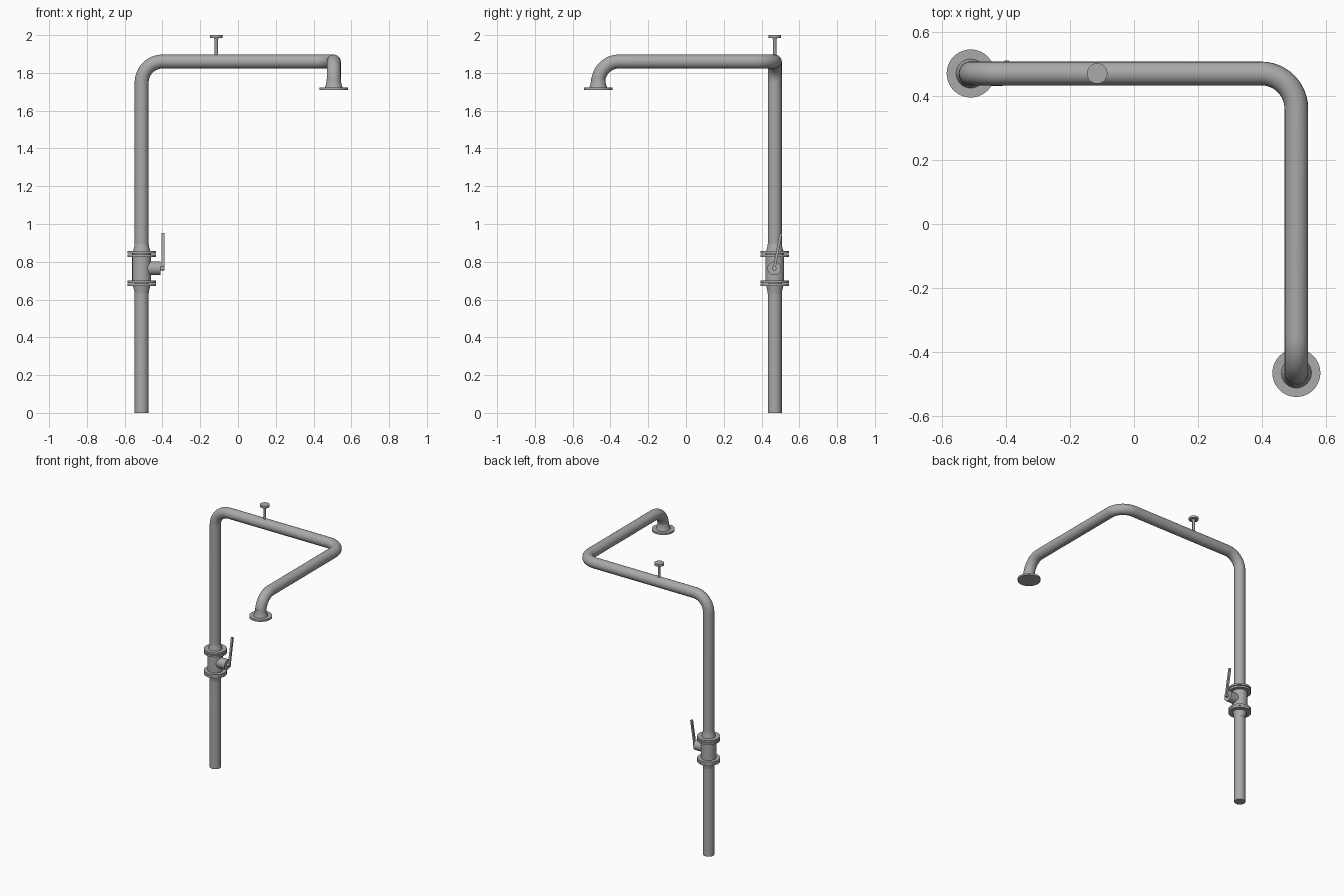
import bpy, bmesh, math
from mathutils import Vector, Matrix

cube = bpy.data.objects.get("Cube")
if cube:
    bpy.data.objects.remove(cube, do_unlink=True)

grey = bpy.data.materials.new("grey metal")
grey.use_nodes = True
COLOUR = (0.4, 0.4, 0.4, 1)
grey.diffuse_color = COLOUR
grey.node_tree.nodes["Principled BSDF"].inputs["Base Color"].default_value = COLOUR

R = 0.037                      # pipe radius
BEND = 0.11                    # elbow radius
RISER = Vector((-0.51, 0.47, 0))
OUTLET = Vector((0.507, -0.465, 1.71))
TOP = 1.86                     # height of the horizontal runs


def finish(obj):
    bpy.ops.object.select_all(action="DESELECT")
    obj.select_set(True)
    bpy.context.view_layer.objects.active = obj
    bpy.ops.object.shade_smooth_by_angle(angle=math.radians(35))


def add_mesh(name, bm, place):
    bmesh.ops.recalc_face_normals(bm, faces=bm.faces)
    mesh = bpy.data.meshes.new(name)
    bm.to_mesh(mesh)
    bm.free()
    mesh.materials.append(grey)
    obj = bpy.data.objects.new(name, mesh)
    bpy.context.collection.objects.link(obj)
    obj.matrix_world = place
    finish(obj)
    return obj


def lathe(name, profile, place, sides=40):
    """Closed solid turned about local z from (radius, height) points."""
    bm = bmesh.new()
    rings = []
    for r, z in profile:
        rings.append([bm.verts.new((r * math.cos(a), r * math.sin(a), z))
                      for a in (math.tau * i / sides for i in range(sides))])
    for low, high in zip(rings, rings[1:]):
        for i in range(sides):
            j = (i + 1) % sides
            bm.faces.new((low[i], low[j], high[j], high[i]))
    bm.faces.new(rings[0])
    bm.faces.new(rings[-1])
    return add_mesh(name, bm, place)


def rounded_path(corners, radius, steps=12):
    """Replace each right-angle corner with a circular arc."""
    path = [corners[0]]
    for a, b, c in zip(corners, corners[1:], corners[2:]):
        u, v = (a - b).normalized(), (c - b).normalized()
        centre = b + (u + v) * radius
        for i in range(steps + 1):
            t = math.pi / 2 * i / steps
            path.append(centre - v * radius * math.cos(t) - u * radius * math.sin(t))
    return path + [corners[-1]]


# Main pipe with three elbows
corners = [RISER, Vector((RISER.x, RISER.y, TOP)), Vector((OUTLET.x, RISER.y, TOP)),
           Vector((OUTLET.x, OUTLET.y, TOP)), OUTLET + Vector((0, 0, 0.005))]
path = rounded_path(corners, BEND)
curve = bpy.data.curves.new("pipe", "CURVE")
curve.dimensions = "3D"
curve.bevel_depth = R
curve.bevel_resolution = 8
curve.use_fill_caps = True
spline = curve.splines.new("POLY")
spline.points.add(len(path) - 1)
for point, co in zip(spline.points, path):
    point.co = (*co, 1)
curve.materials.append(grey)
pipe = bpy.data.objects.new("pipe", curve)
bpy.context.collection.objects.link(pipe)
bpy.ops.object.select_all(action="DESELECT")
pipe.select_set(True)
bpy.context.view_layer.objects.active = pipe
bpy.ops.object.convert(target="MESH")
finish(bpy.context.object)

# Flared outlet and its flange
lathe("outlet_flange", [(0.075, 0), (0.075, 0.013)], Matrix.Translation(OUTLET))
lathe("outlet_neck", [(0.047, 0.013), (0.044, 0.02), (0.039, 0.04), (R, 0.06)],
      Matrix.Translation(OUTLET))

# Valve between flanges on the riser
riser = Matrix.Translation(RISER)
lathe("lower_neck", [(R, 0.63), (0.039, 0.645), (0.044, 0.665), (0.046, 0.675)], riser)
lathe("upper_neck", [(0.046, 0.854), (0.044, 0.862), (0.039, 0.88), (R, 0.895)], riser)
lathe("valve_body", [(0.05, 0.695), (0.05, 0.845)], riser)
for name, low, high in (("lower_flange", 0.673, 0.686), ("valve_lower_flange", 0.687, 0.7),
                        ("valve_upper_flange", 0.825, 0.838), ("upper_flange", 0.843, 0.856)):
    lathe(name, [(0.075, low), (0.075, high)], riser)

# Valve spindle and tilted lever
spindle = Matrix.Translation((RISER.x, RISER.y - 0.003, 0.765)) @ Matrix.Rotation(math.pi / 2, 4, "Y")
lathe("valve_spindle", [(0.036, 0.03), (0.036, 0.1)], spindle)
lathe("lever_hub", [(0.012, 0.1), (0.012, 0.12)], spindle, 24)
bm = bmesh.new()
bmesh.ops.create_cube(bm, size=1)
bmesh.ops.transform(bm, verts=bm.verts, matrix=Matrix.Translation((0, 0, 0.09))
                    @ Matrix.Diagonal((0.014, 0.014, 0.2, 1)))
add_mesh("lever", bm, Matrix.Translation((-0.397, RISER.y - 0.003, 0.765))
         @ Matrix.Rotation(-0.19, 4, "X"))

# Small vent on the top run
vent = Matrix.Translation((-0.115, RISER.y, 0))
lathe("vent_stem", [(0.009, TOP), (0.009, 1.975), (0.014, 1.986)], vent, 24)
lathe("vent_cap", [(0.032, 1.985), (0.032, 2.0)], vent)
